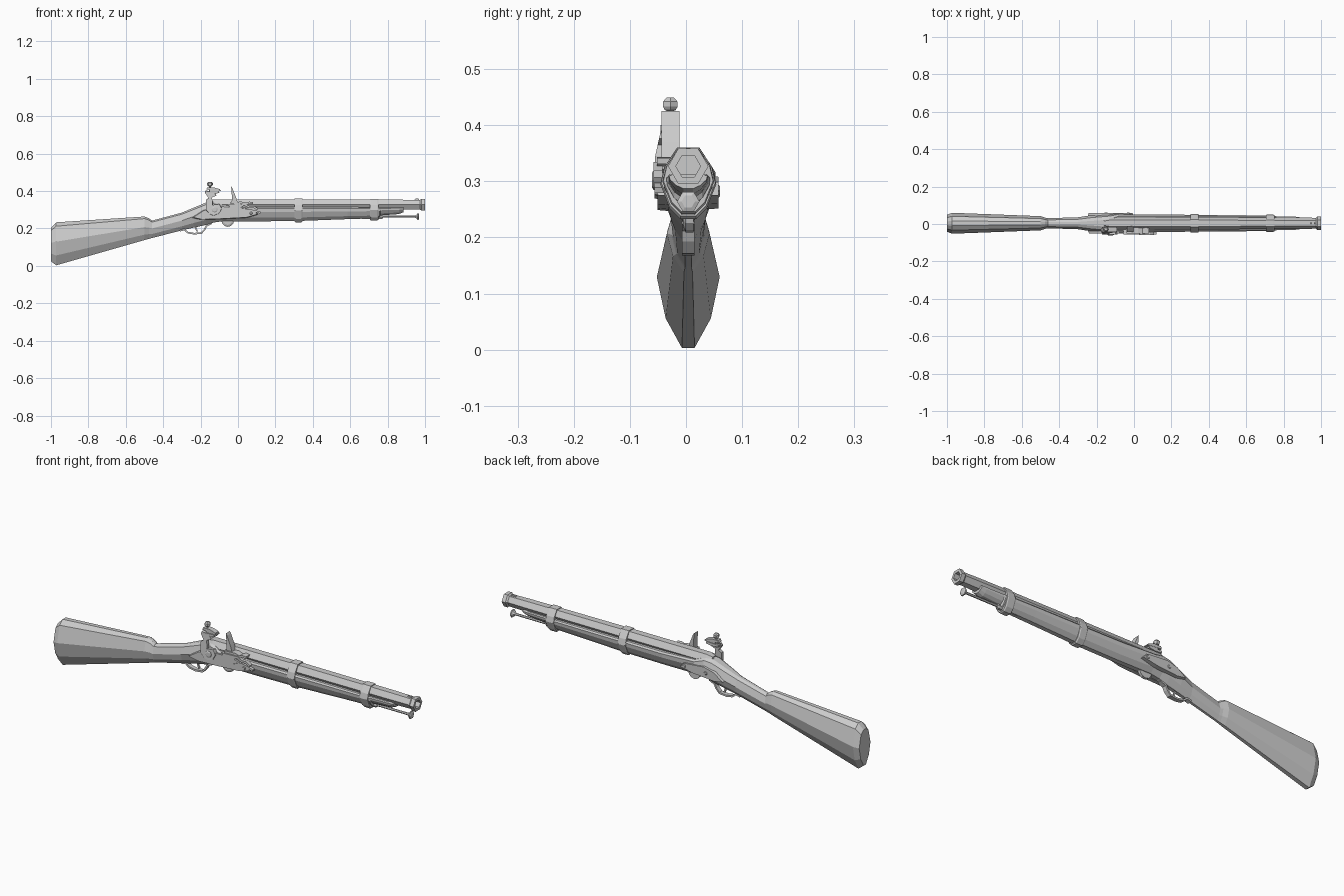
import bpy, bmesh, math
from mathutils import Vector

YC = 0.004  # centre plane of the gun


def finish(name, bm):
    bmesh.ops.recalc_face_normals(bm, faces=bm.faces)
    me = bpy.data.meshes.new(name)
    bm.to_mesh(me)
    bm.free()
    ob = bpy.data.objects.new(name, me)
    bpy.context.collection.objects.link(ob)
    return ob


def loft(name, rings):
    """Skin a list of closed rings, capped at both ends."""
    bm = bmesh.new()
    rs = [[bm.verts.new(p) for p in r] for r in rings]
    n = len(rs[0])
    for a, b in zip(rs, rs[1:]):
        for i in range(n):
            bm.faces.new((a[i], a[(i + 1) % n], b[(i + 1) % n], b[i]))
    bm.faces.new(rs[0])
    bm.faces.new(rs[-1])
    return finish(name, bm)


def prism(name, pts, y0, y1, lean=0, inset=0):
    """Side-view outline given thickness in y; lean shifts y above z = 0.34."""
    c = sum((Vector(p) for p in pts), Vector((0, 0))) / len(pts)

    def ring(y, k):
        out = []
        for p in pts:
            q = c + (Vector(p) - c) * k
            out.append((q.x, y + lean * max(0, q.y - 0.34), q.y))
        return out
    return loft(name, [ring(y0, 1 - inset), ring(y1, 1)])


def strip(name, path, t, y0, y1):
    """Flat bar following a side-view path."""
    a, b = [], []
    for i, p in enumerate(path):
        d = Vector(path[min(i + 1, len(path) - 1)]) - Vector(path[max(i - 1, 0)])
        nrm = Vector((-d.y, d.x)).normalized() * t / 2
        a.append(tuple(Vector(p) + nrm))
        b.append(tuple(Vector(p) - nrm))
    return loft(name, [[(p[0], y0, p[1]), (p[0], y1, p[1]), (q[0], y1, q[1]), (q[0], y0, q[1])]
                       for p, q in zip(a, b)])


def turned_x(name, prof, z, n, y=YC):
    """Faceted turning along x from (x, radius) pairs, flat side up."""
    return loft(name, [[(x, y + r * math.cos(2 * math.pi * i / n), z + r * math.sin(2 * math.pi * i / n))
                        for i in range(n)] for x, r in prof])


def pin(name, x, y0, y1, z, r, n=8):
    return loft(name, [[(x + s * math.cos(2 * math.pi * i / n), y, z + s * math.sin(2 * math.pi * i / n))
                        for i in range(n)] for y, s in ((y0, r * .7), ((y0 * 3 + y1) / 4, r), (y1, r))])


def ring_x(x, half, k=1.0, zc=0.3):
    """Mirrored half section (y, z) placed at x."""
    pts = half + [(-y, z) for y, z in reversed(half)]
    return [(x, YC + y * k, zc + (z - zc) * k) for y, z in pts]


# stock: butt sections blend into flat-topped fore-end sections
BUTT = [(.2, 0), (.72, .23), (1, .55), (.66, .91), (.22, 1)]
FORE = [(.25, 0), (.65, .25), (.96, .65), (1, .9), (.85, 1)]


def stock_ring(x, zb, zt, w, f):
    half = [((a * (1 - f) + c * f) * w, zb + (b * (1 - f) + d * f) * (zt - zb))
            for (a, b), (c, d) in zip(BUTT, FORE)]
    return ring_x(x, half)


loft("stock", [stock_ring(*s) for s in [
    (-1.0, .024, .205, .045, 0), (-.972, .003, .233, .056, 0), (-.5, .138, .264, .038, 0),
    (-.475, .145, .254, .03, 0), (-.46, .149, .242, .027, 0), (-.3, .19, .285, .032, 0),
    (-.235, .205, .312, .042, .1), (-.17, .219, .339, .048, .2), (-.13, .232, .343, .05, .3),
    (-.08, .239, .325, .05, .9), (.1, .238, .316, .047, 1), (.32, .24, .315, .045, 1),
    (.585, .25, .314, .043, 1), (.72, .254, .313, .041, 1)]])
loft("fore_end_cap", [stock_ring(*s) for s in [
    (.70, .255, .312, .040, 1), (.757, .257, .312, .039, 1), (.762, .270, .312, .037, 1),
    (.86, .277, .312, .035, 1), (.885, .287, .312, .034, 1)]])

# barrel with hollow muzzle
turned_x("barrel", [(-.16, .024), (-.13, .033), (.3, .033), (.87, .031), (.972, .029), (.98, .036),
                    (1.0, .036), (1.0, .022), (.85, .022)], .327, 6)
prism("front_sight", [(.94, .350), (.97, .350), (.966, .359), (.95, .359)], YC - .004, YC + .004)
prism("breech_tang", [(-.25, .30), (-.12, .335), (-.12, .352), (-.15, .348)], YC - .01, YC + .01)

# barrel bands
BAND = [(.014, .233), (.033, .252), (.050, .295), (.043, .325), (.02, .360)]
for name, x0, x1, k in (("rear_band", .302, .345, 1.0), ("front_band", .705, .75, .92)):
    zc = .36 if k == 1 else .355
    loft(name, [ring_x(x, BAND, s * k, zc if k == 1 else .345) for x, s in
                ((x0, .96), (x0 + .006, 1), (x1 - .006, 1), (x1, .96))])

# ramrod below the barrel
turned_x("ramrod", [(.6, .006), (.945, .006), (.955, .012), (.96, .02), (.966, .02), (.969, .012)], .264, 6)
turned_x("ramrod_pipe", [(.66, .012), (.77, .012), (.775, .009)], .262, 6)

# lock plate, and a matching plate on the far side
PLATE = [(-.25, .258), (-.2, .247), (-.1, .25), (.05, .258), (.11, .275), (.1, .298),
         (-.02, .318), (-.13, .315), (-.19, .297)]
prism("lock_plate", PLATE, -.051, -.03, inset=.06)
prism("side_plate", [(-.25, .258), (-.2, .25), (-.08, .26), (.0, .275), (-.02, .3), (-.14, .31), (-.2, .295)],
      .058, .035, inset=.06)
for i, (x, z) in enumerate(((-.15, .28), (-.03, .285))):
    pin(f"side_screw_{i}", x, .061, .05, z, .009)
pin("lock_screw", .07, -.056, -.045, .282, .008)

# cock with jaws and clamp screw
prism("cock", [(-.172, .297), (-.172, .352), (-.158, .364), (-.178, .392), (-.172, .405), (-.15, .396),
               (-.125, .39), (-.115, .378), (-.14, .366), (-.135, .345), (-.135, .325), (-.098, .33),
               (-.085, .305), (-.1, .278), (-.13, .266), (-.152, .275)], -.056, -.038, lean=.22, inset=.05)
pin("cock_screw", -.125, -.061, -.05, .302, .017)
prism("lower_jaw", [(-.17, .398), (-.17, .388), (-.13, .385), (-.1, .39), (-.102, .4)], -.045, -.015)
prism("upper_jaw", [(-.165, .42), (-.17, .408), (-.095, .402), (-.097, .41), (-.13, .42)], -.042, -.016)
prism("flint", [(-.15, .41), (-.15, .396), (-.09, .4), (-.09, .404)], -.04, -.018)


def knob(name, x, y, prof, n=6):
    return loft(name, [[(x + r * math.cos(2 * math.pi * i / n), y + r * math.sin(2 * math.pi * i / n), z)
                        for i in range(n)] for z, r in prof])


knob("clamp_screw", -.15, -.028, [(.38, .006), (.425, .006), (.427, .011), (.433, .015),
                                  (.442, .015), (.449, .008)])

# pan, steel and its spring
prism("flash_pan", [(-.055, .328), (.03, .332), (.03, .322), (.0, .3), (-.03, .3)], -.056, -.015)
prism("steel_blade", [(-.037, .425), (-.03, .415), (-.012, .37), (.0, .335), (-.035, .335), (-.032, .365)],
      -.044, -.012)
strip("steel_cover", [(-.04, .336), (.02, .338), (.045, .332), (.06, .338), (.08, .336)], .011, -.052, -.014)
strip("steel_tail", [(.03, .33), (.06, .315), (.085, .315), (.105, .302)], .011, -.058, -.042)
strip("steel_spring", [(.01, .282), (.05, .3), (.09, .293), (.12, .284)], .01, -.056, -.04)

# trigger, guard and the round lug under the stock
strip("trigger_guard", [(-.31, .188), (-.288, .194), (-.268, .178), (-.235, .172), (-.195, .176),
                        (-.178, .195), (-.168, .215), (-.14, .228)], .009, YC - .011, YC + .011)
strip("trigger", [(-.222, .225), (-.226, .203), (-.218, .184)], .008, YC - .004, YC + .004)
pin("lower_lug", -.055, YC - .009, YC + .009, .243, .034, 12)
